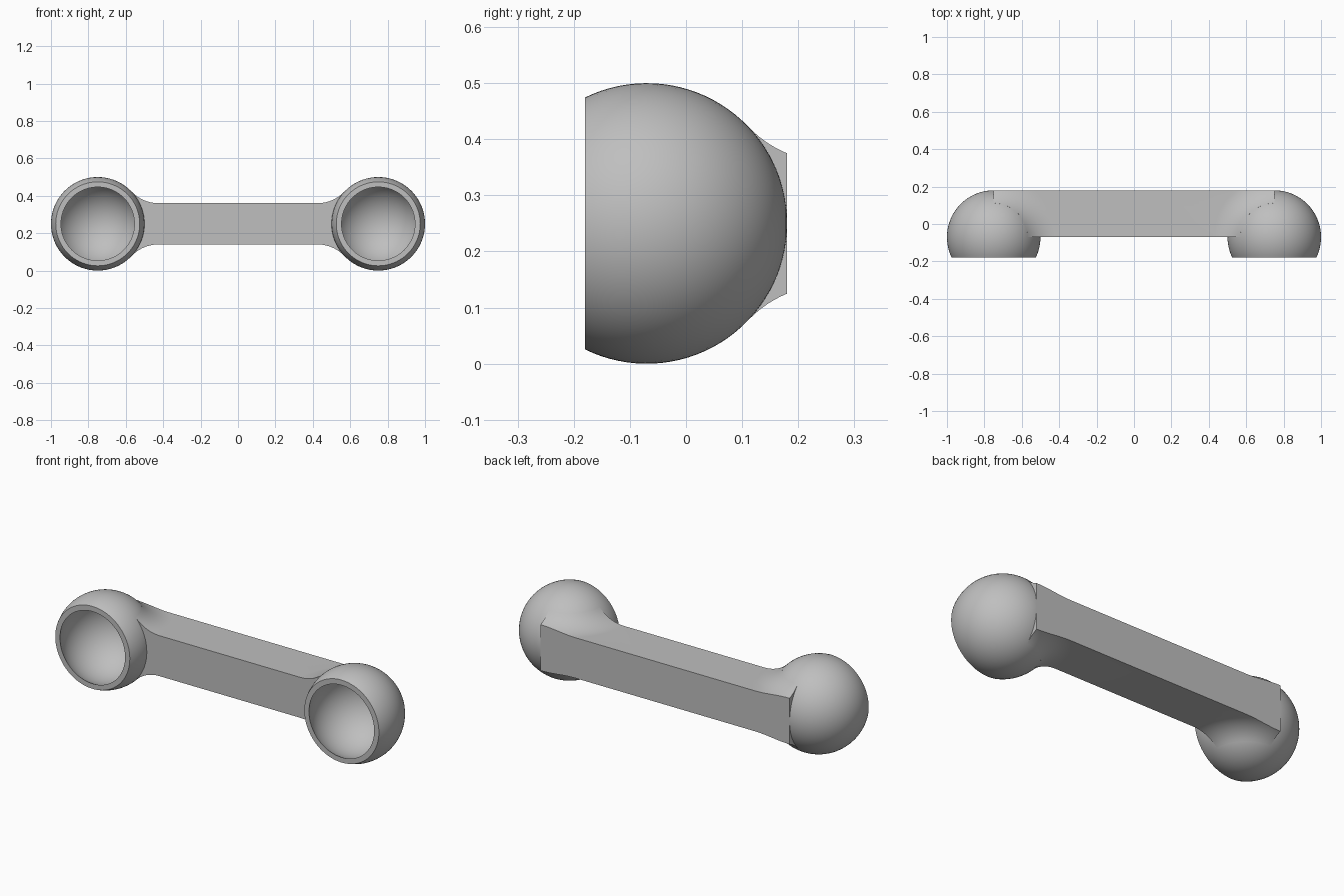
import bpy, bmesh, math
from mathutils import Vector

cube = bpy.data.objects.get("Cube")
if cube:
    bpy.data.objects.remove(cube)

R_OUT, R_IN = 0.25, 0.225          # cup shell radii
CENTRE = Vector((0.75, -0.07, 0.25))
RIM = 0.11                         # distance from cup centre to rim plane
HALF = 0.11                        # bar half height
FILLET = 0.2                       # blend radius between bar and cup

grey = bpy.data.materials.new("plain_grey")
grey.use_nodes = True
COLOUR = (0.52, 0.52, 0.52, 1)
grey.diffuse_color = COLOUR
grey.node_tree.nodes["Principled BSDF"].inputs["Base Color"].default_value = COLOUR


def arc(radius, start, end, steps, cx=0, cy=0):
    """Points on a circle between two angles, as (x, y) pairs."""
    angles = [start + (end - start) * i / steps for i in range(steps + 1)]
    return [(cx + radius * math.cos(a), cy + radius * math.sin(a)) for a in angles]


def finish(bm, name):
    """Turn a half model into a smooth, mirrored object."""
    bmesh.ops.remove_doubles(bm, verts=bm.verts, dist=1e-5)
    bmesh.ops.recalc_face_normals(bm, faces=bm.faces)
    bmesh.ops.translate(bm, verts=bm.verts, vec=CENTRE)
    mesh = bpy.data.meshes.new(name)
    bm.to_mesh(mesh)
    bm.free()
    mesh.materials.append(grey)
    obj = bpy.data.objects.new(name, mesh)
    bpy.context.collection.objects.link(obj)
    bpy.ops.object.select_all(action='DESELECT')
    obj.select_set(True)
    bpy.context.view_layer.objects.active = obj
    bpy.ops.object.shade_smooth_by_angle(angle=math.radians(30))
    mirror = obj.modifiers.new("mirror", 'MIRROR')
    mirror.use_clip = True
    return obj


# Hollow cups: shell profile turned about the front-back axis
bm = bmesh.new()
outer = arc(R_OUT, math.pi / 2, -math.asin(RIM / R_OUT), 32)
inner = arc(R_IN, -math.asin(RIM / R_IN), math.pi / 2, 32)
verts = [bm.verts.new((x, y, 0)) for x, y in outer + inner]
edges = [bm.edges.new(pair) for pair in zip(verts, verts[1:])]
bmesh.ops.spin(bm, geom=verts + edges, cent=(0, 0, 0), axis=(0, 1, 0),
               angle=math.tau, steps=72, use_merge=False)
finish(bm, "cups")

# Bar: filleted section turned a quarter about the cup's upright axis, then trimmed flat
reach = R_OUT + FILLET
fz = HALF + FILLET
fx = math.sqrt(reach ** 2 - fz ** 2)
tangent = math.atan2(fz, fx)
upper = arc(FILLET, math.pi + tangent, 1.5 * math.pi, 14, fx, fz) + [(0.9, HALF)]
lower = [(x, -z) for x, z in reversed(upper)]
seat = arc(R_OUT - 0.01, -tangent, tangent, 16)   # buried in the shell wall

bm = bmesh.new()
section = bm.faces.new([bm.verts.new((-x, 0, z)) for x, z in upper + lower + seat])
cap = bm.faces.new([bm.verts.new(v.co) for v in section.verts])
bmesh.ops.spin(bm, geom=[section] + list(section.edges) + list(section.verts),
               cent=(0, 0, 0), axis=(0, 0, -1), angle=math.pi / 2, steps=32)
bmesh.ops.remove_doubles(bm, verts=bm.verts, dist=1e-5)


def trim(co, no):
    """Cut away everything on the far side of a plane."""
    geom = list(bm.verts) + list(bm.edges) + list(bm.faces)
    return bmesh.ops.bisect_plane(bm, geom=geom, plane_co=co, plane_no=no,
                                  clear_outer=True)["geom_cut"]


cut = trim((0, 0.25, 0), (0, 1, 0))
bmesh.ops.holes_fill(bm, edges=[e for e in cut if isinstance(e, bmesh.types.BMEdge)], sides=0)
trim((-CENTRE.x, 0, 0), (-1, 0, 0))
finish(bm, "bar")
